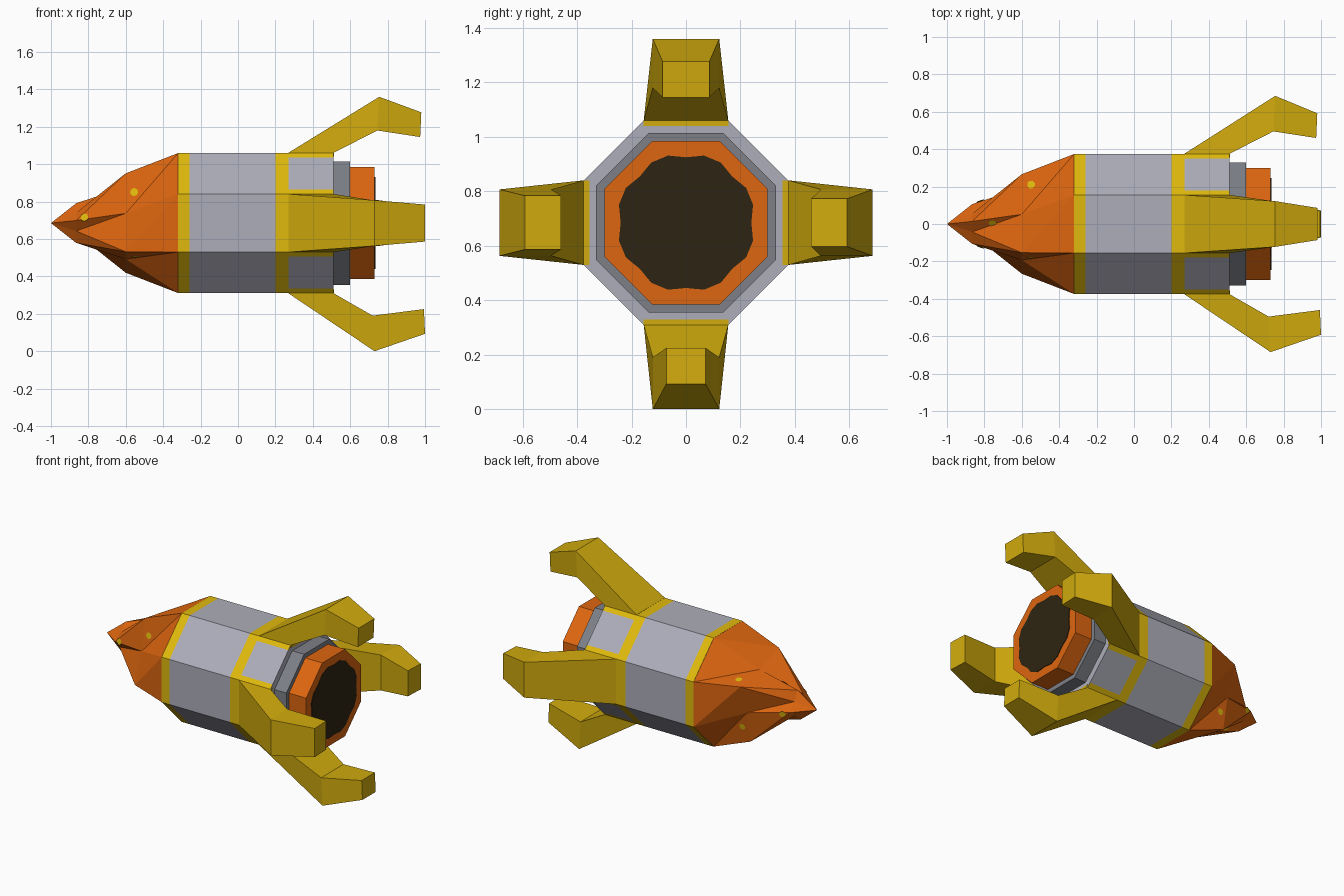
import bpy, bmesh, math
from mathutils import Vector, Matrix
from mathutils.bvhtree import BVHTree

if "Cube" in bpy.data.objects:
    bpy.data.objects.remove(bpy.data.objects["Cube"])

CZ = 0.685                      # height of the long axis
T = math.tan(math.pi / 8)


def material(name, r, g, b):
    m = bpy.data.materials.new(name)
    m.diffuse_color = [((c + 0.055) / 1.055) ** 2.4 for c in (r, g, b)] + [1]
    m.use_nodes = True
    m.node_tree.nodes["Principled BSDF"].inputs["Base Color"].default_value = m.diffuse_color
    return m


GREY = material("light grey", 0.68, 0.68, 0.73)
STEEL = material("mid grey", 0.49, 0.50, 0.53)
BAND = material("bright yellow", 0.88, 0.73, 0.05)
FIN = material("yellow", 0.82, 0.67, 0.05)
ORANGE = material("orange", 0.87, 0.40, 0.06)
DARK = material("dark brown", 0.18, 0.14, 0.07)


def finish(bm, name, mats):
    bmesh.ops.recalc_face_normals(bm, faces=bm.faces[:])
    me = bpy.data.meshes.new(name)
    bm.to_mesh(me)
    bm.free()
    for m in mats:
        me.materials.append(m)
    ob = bpy.data.objects.new(name, me)
    bpy.context.collection.objects.link(ob)
    return ob


def loft(name, rings, mats, rule=None, triangles=False, tip=None):
    """Skin rings of points; rule(segment, side) gives the material index."""
    bm = bmesh.new()
    vs = [[bm.verts.new(p) for p in ring] for ring in rings]
    n = len(rings[0])
    for i in range(len(vs) - 1):
        for k in range(n):
            j = (k + 1) % n
            a, b, c, d = vs[i][k], vs[i][j], vs[i + 1][j], vs[i + 1][k]
            new = [(a, b, d), (b, c, d)] if triangles else [(a, b, c, d)]
            for f in new:
                face = bm.faces.new(f)
                face.material_index = rule(i, k) if rule else 0
    bm.faces.new(vs[0])
    if tip:
        t = bm.verts.new(tip)
        for k in range(n):
            bm.faces.new((vs[-1][k], vs[-1][(k + 1) % n], t))
    else:
        bm.faces.new(vs[-1])
    return finish(bm, name, mats)


def polar(x, r, deg):
    a = math.radians(deg)
    return Vector((x, r * math.cos(a), CZ + r * math.sin(a)))


def octagon(x, apothem):
    r = apothem / math.cos(math.pi / 8)
    return [polar(x, r, 22.5 + 45 * k) for k in range(8)]


# Hull: octagon whose four diagonal sides carry a narrow border strip
def hull_ring(x):
    o, pts = octagon(x, 0.375), []
    for k in range(8):
        pts.append(o[k])
        if k % 2 == 0:
            pts += [o[k].lerp(o[(k + 1) % 8], t) for t in (0.11, 0.89)]
    return pts


def hull_rule(seg, side):
    if seg in (0, 2):
        return 1
    return 1 if seg == 3 and side % 4 != 1 else 0


loft("hull", [hull_ring(x) for x in (-0.32, -0.26, 0.20, 0.27, 0.51)],
     [GREY, BAND], hull_rule)

# Stepped engine at the rear
loft("engine_collar", [octagon(x, 0.33) for x in (0.50, 0.60)], [STEEL])
loft("engine_nozzle", [octagon(x, 0.30) for x in (0.59, 0.73)], [ORANGE])
loft("nozzle_opening",
     [[polar(x, 0.255 if k % 3 else 0.24, k * 15) for k in range(24)]
      for x in (0.728, 0.734)], [DARK])

# Drill nose: four ridges and four valleys, twisting towards the tip
stations = [(-0.32, 0.405, 0.405, 0), (-0.60, 0.307, 0.20, 52.5),
            (-0.865, 0.107, 0.07, 105)]
nose_rings = [[polar(x, valley if k % 2 == 0 else ridge, 22.5 + 45 * k + twist)
               for k in range(8)] for x, ridge, valley, twist in stations]
# ridges start on the octagon corners at 67.5 degrees and every 90 after
nose = loft("drill_nose", nose_rings, [ORANGE], triangles=True,
            tip=(-1, 0, CZ))

# Small yellow spots laid on the nose, two per side
bm = bmesh.new()
bm.from_mesh(nose.data)
tree = BVHTree.FromBMesh(bm)
bm.free()
spots = bmesh.new()
# (view angle, x, sideways offset)
for ang, x, off in ((180, -0.82, 0.03), (180, -0.555, 0.165),
                    (90, -0.755, 0.005), (90, -0.55, 0.21),
                    (0, -0.82, 0.03), (0, -0.555, 0.165),
                    (270, -0.755, 0.005), (270, -0.55, 0.165)):
    a = math.radians(ang)
    out = Vector((0, math.cos(a), math.sin(a)))
    side = Vector((0, math.sin(a), -math.cos(a)))
    start = Vector((x, 0, CZ)) + out * 2 + side * off
    hit, normal, _, _ = tree.ray_cast(start, -out)
    if hit:
        if normal.dot(out) < 0:
            normal = -normal
        rot = normal.to_track_quat('Z', 'Y').to_matrix().to_4x4()
        bmesh.ops.create_circle(
            spots, cap_ends=True, segments=8, radius=0.022,
            matrix=Matrix.Translation(hit + normal * 0.004) @ rot)
finish(spots, "nose_spots", [BAND])

# Four bent fins: (name, angle, bend x, end x, outer bend radius, end half width)
for name, ang, xb, xe, rb, we in (
        ("top_fin", 90, 0.755, 0.98, 0.675, 0.086),
        ("back_fin", 0, 0.755, 0.98, 0.685, 0.088),
        ("bottom_fin", 270, 0.73, 1.0, 0.685, 0.072),
        ("front_fin", 180, 0.73, 1.0, 0.685, 0.099)):
    a = math.radians(ang)
    out = Vector((0, math.cos(a), math.sin(a)))
    side = Vector((0, -math.sin(a), math.cos(a)))
    w0 = 0.375 * T
    rings = []
    # outer x, outer radius, inner x, inner radius, half width
    for xo, ro, xi, ri, w in ((0.27, 0.355, 0.512, 0.355, w0),
                              (0.27, 0.376, 0.512, 0.376, w0),
                              (xb, rb, xb - 0.01, 0.495, 0.122),
                              (xe, 0.592, xe - 0.006, 0.46, we)):
        c = Vector((0, 0, CZ))
        rings.append([c + Vector((x, 0, 0)) + out * r + side * s for x, r, s in
                      ((xo, ro, w), (xo, ro, -w), (xi, ri, -w), (xi, ri, w))])
    loft(name, rings, [FIN])
